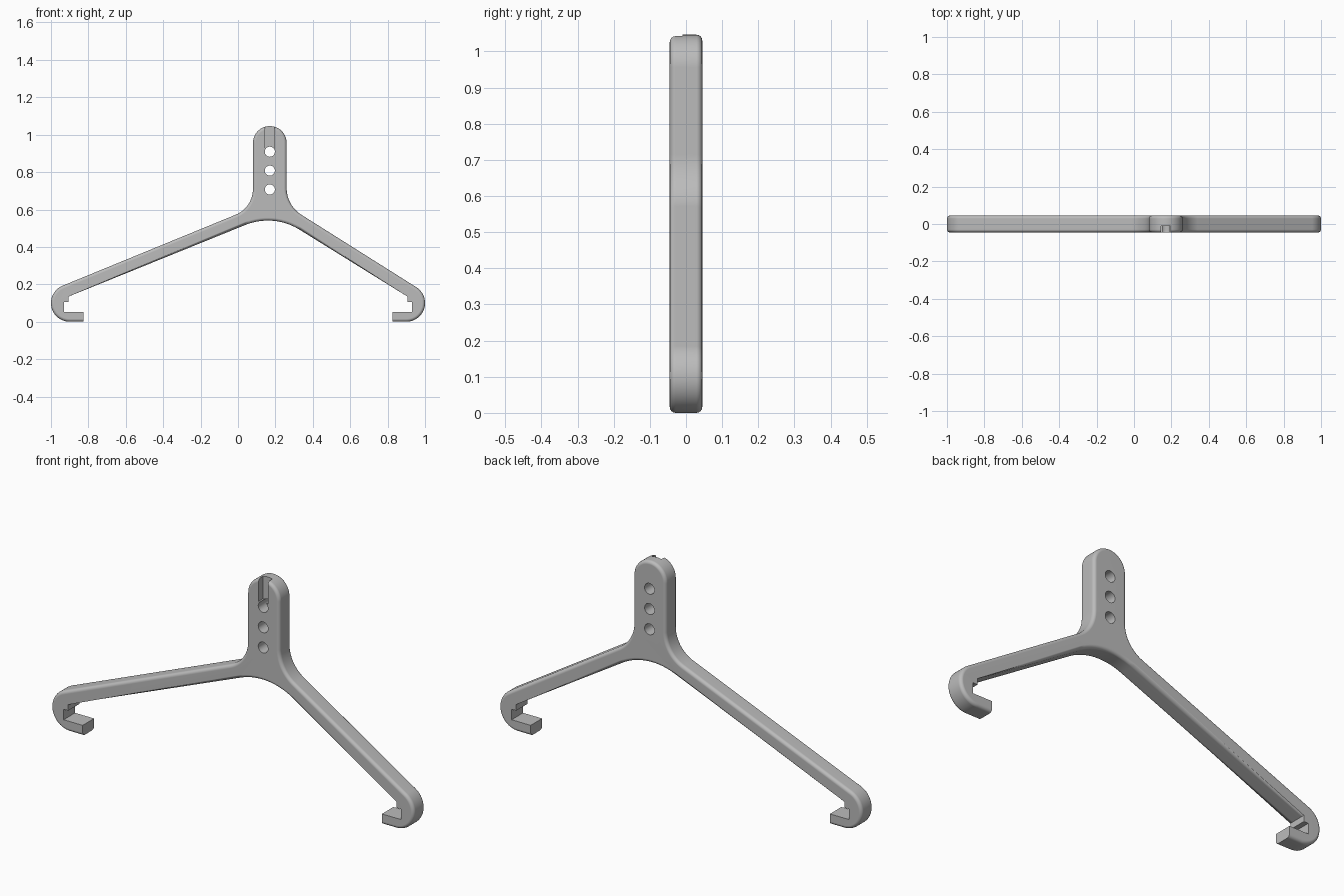
import bpy
import bmesh
from math import atan, cos, sin, pi
from mathutils import Matrix, Vector

DEPTH = 0.045       # half thickness
NECK_X = 0.17
NECK_R = 0.09
HOOK = Vector((0.9, 0.1))
# Stepped inside of a hook, from the arm's underside to the tip
POCKET = [Vector(p) for p in ((0.905, 0.135), (0.905, 0.105), (0.93, 0.105),
                              (0.93, 0.053), (0.825, 0.053), (0.825, 0))]

if "Cube" in bpy.data.objects:
    bpy.data.objects.remove(bpy.data.objects["Cube"])


def arc(centre, r, a0, a1, steps=16):
    angles = [a0 + (a1 - a0) * i / steps for i in range(steps + 1)]
    return [centre + Vector((cos(a), sin(a))) * r for a in angles]


def fillet(corner, dir_in, dir_out, r, steps=14):
    """Round a corner; both directions point away from the corner."""
    u, v = dir_in.normalized(), dir_out.normalized()
    half = u.angle(v) / 2
    centre = corner + (u + v).normalized() * r / sin(half)
    start = corner + u * r * cos(half) / sin(half) - centre
    end = corner + v * r * cos(half) / sin(half) - centre
    sweep = start.angle_signed(end)     # clockwise positive
    a0 = Vector((1, 0)).angle_signed(start)
    return arc(centre, r, -a0, -a0 - sweep, steps)


def hook(slope):
    """Hook on the +x side, ending where the arm's top edge begins."""
    return POCKET + arc(HOOK, 0.1, -pi / 2, pi / 2 - atan(slope), 24)


def mirrored(points):
    return [Vector((-p.x, p.y)) for p in reversed(points)]


# Outline: hooks, arms, neck and arched underside
right_slope, left_slope = 0.63, 0.41
right_hook, left_hook = hook(right_slope), mirrored(hook(left_slope))
up = Vector((0, 1))
right_dir, left_dir = Vector((1, -right_slope)), Vector((-1, -left_slope))
rx, lx = NECK_X + NECK_R, NECK_X - NECK_R
right_end, left_end = right_hook[-1], left_hook[0]
right_corner = Vector((rx, right_end.y + (right_end.x - rx) * right_slope))
left_corner = Vector((lx, left_end.y + (lx - left_end.x) * left_slope))
outline = (right_hook
           + fillet(right_corner, right_dir, up, 0.17)
           + arc(Vector((NECK_X, 0.956)), NECK_R, 0, pi, 28)
           + fillet(left_corner, up, left_dir, 0.15)
           + left_hook
           + fillet(Vector((0.19, 0.5785)), Vector((-1, -0.405)),
                    Vector((1, -0.62)), 0.32))

# Extrude the outline and round its front and back rims
bm = bmesh.new()
face = bm.faces.new([bm.verts.new((p.x, -DEPTH, p.y)) for p in outline])
grown = bmesh.ops.extrude_face_region(bm, geom=[face], use_keep_orig=True)
new_verts = [g for g in grown["geom"] if isinstance(g, bmesh.types.BMVert)]
bmesh.ops.translate(bm, verts=new_verts, vec=(0, 2 * DEPTH, 0))
bmesh.ops.recalc_face_normals(bm, faces=bm.faces)


def in_pocket(v):
    return any((Vector((abs(v.co.x), v.co.z)) - p).length < 1e-4 for p in POCKET)


rims = [e for e in bm.edges
        if abs(e.verts[0].co.y - e.verts[1].co.y) < 1e-5
        and not all(in_pocket(v) for v in e.verts)]
bmesh.ops.bevel(bm, geom=rims, offset=0.016, segments=4, profile=0.5,
                affect='EDGES', clamp_overlap=True)

grey = bpy.data.materials.new("mid_grey")
grey.use_nodes = True
colour = (0.5, 0.5, 0.5, 1)
grey.diffuse_color = colour
for node in grey.node_tree.nodes:
    if node.type == 'BSDF_PRINCIPLED':
        node.inputs["Base Color"].default_value = colour


def make_object(name, mesh_bm):
    mesh = bpy.data.meshes.new(name)
    mesh_bm.to_mesh(mesh)
    mesh_bm.free()
    mesh.materials.append(grey)
    obj = bpy.data.objects.new(name, mesh)
    bpy.context.collection.objects.link(obj)
    return obj


bracket = make_object("two_arm_bracket", bm)

# Cutters: three through holes and the slot in the neck's front
cutters = []
for z in (0.707, 0.808, 0.909):
    cut = bmesh.new()
    bmesh.ops.create_cone(cut, cap_ends=True, segments=32, radius1=0.027,
                          radius2=0.027, depth=0.4,
                          matrix=Matrix.Translation((NECK_X, 0, z))
                          @ Matrix.Rotation(pi / 2, 4, 'X'))
    cutters.append(make_object("hole_cutter", cut))
cut = bmesh.new()
bmesh.ops.create_cube(cut, size=1, matrix=Matrix.Translation((NECK_X, -0.06, 1.03))
                      @ Matrix.Diagonal((0.052, 0.1, 0.2, 1)))
cutters.append(make_object("slot_cutter", cut))

bpy.ops.object.select_all(action='DESELECT')
bracket.select_set(True)
bpy.context.view_layer.objects.active = bracket
for cutter in cutters:
    cutter.hide_render = True
    mod = bracket.modifiers.new("cut", 'BOOLEAN')
    mod.operation = 'DIFFERENCE'
    mod.solver = 'EXACT'
    mod.object = cutter
    bpy.ops.object.modifier_apply(modifier=mod.name)
for cutter in cutters:
    bpy.data.objects.remove(cutter)

# Smooth curves with crisp edges and flat broad faces
bpy.ops.object.shade_smooth_by_angle(angle=pi / 6)
weighted = bracket.modifiers.new("flat_faces", 'WEIGHTED_NORMAL')
weighted.keep_sharp = True
